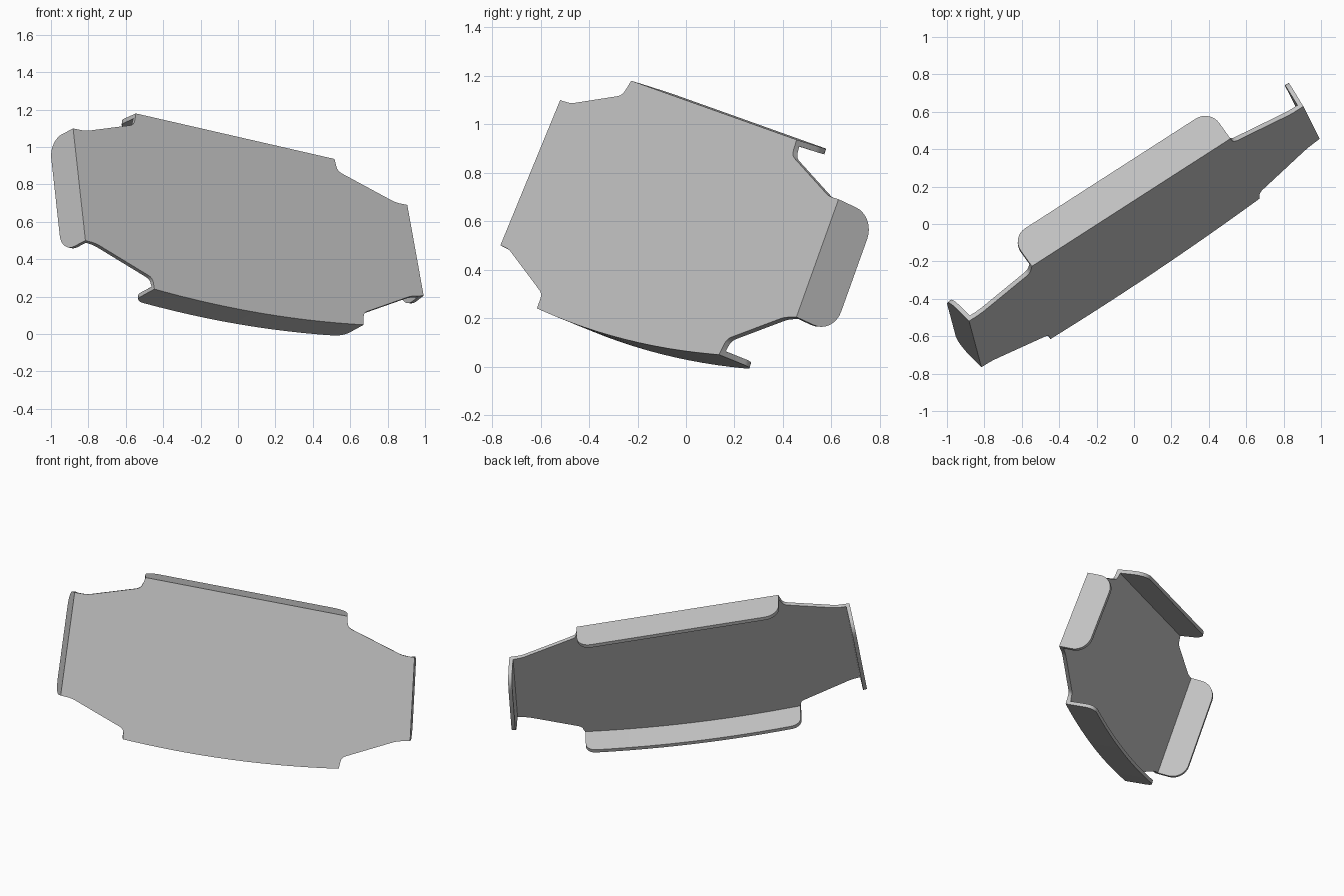
import bpy, bmesh, math
from mathutils import Vector, Matrix

old = bpy.data.objects.get("Cube")
if old:
    bpy.data.objects.remove(old)

THICK = 0.024

# Plane of the tilted plate: normal, long axis, short axis
normal = Vector((0.561, -0.742, 0.367)).normalized()
along = Vector((0.824, 0.533, -0.1905))
along = (along - normal * along.dot(normal)).normalized()
across = normal.cross(along)
frame = Matrix((along, across, normal)).transposed().to_4x4()
frame.translation = normal * 0.294

# Corners where flanges begin and end, and the relief corners between them
left = [(-1.212, 0.836), (-1.175, 0.186)]
bottom = [(-0.741, -0.009), (0.618, 0.064)]
right = [(1.023, 0.319), (0.951, 0.837)]
top = [(0.491, 1.011), (-0.794, 1.011)]
reliefs = [
    [(-1.107, 0.183), (-0.749, 0.055)],
    [(0.622, 0.136), (0.94, 0.30)],
    [(0.876, 0.835), (0.506, 0.943)],
    [(-0.81, 0.941), (-1.13, 0.838)],
]
# edge, flange depth, corner radius, outward lean, edge bow
flanges = [
    (left, 0.19, 0.10, 0.025, 0.0),
    (bottom, 0.195, 0.06, -0.012, 0.035),
    (right, 0.19, 0.10, 0.018, 0.0),
    (top, 0.195, 0.09, 0.025, 0.0),
]


def rounded_depth(s, length, depth, r):
    """Depth of a flange with two rounded corners at distance s along it."""
    d = min(s, length - s)
    if d >= r:
        return depth
    return depth - r + math.sqrt(max(0.0, r * r - (r - d) ** 2))


def fillet(before, corner, after, size=0.028, steps=4):
    """Small rounded corner as a list of points."""
    a, c, b = Vector(before), Vector(corner), Vector(after)
    p = c + (a - c).normalized() * size
    q = c + (b - c).normalized() * size
    ts = [i / steps for i in range(steps + 1)]
    return [p * (1 - t) ** 2 + c * 2 * t * (1 - t) + q * t * t for t in ts]


bm = bmesh.new()
outline = []

for i, (edge, depth, r, lean, bow) in enumerate(flanges):
    p, q = Vector(edge[0]), Vector(edge[1])
    length = (q - p).length
    step = (q - p) / length
    out = Vector((step.y, -step.x))
    # Columns are dense at the rounded corners
    arc = [r * (1 - math.cos(k * math.pi / 16)) for k in range(9)]
    middle = [r + (length - 2 * r) * k / 12 for k in range(1, 12)] if bow else []
    stations = arc + middle + [length - s for s in reversed(arc)]
    roots, tips = [], []
    for s in stations:
        t = s / length
        base = p + step * s + out * (4 * bow * t * (1 - t))
        d = rounded_depth(s, length, depth, r)
        tip = base + out * (lean * d / depth)
        roots.append(bm.verts.new((base.x, base.y, 0)))
        tips.append(bm.verts.new((tip.x, tip.y, -d)))
    for k in range(len(roots) - 1):
        bm.faces.new((roots[k + 1], roots[k], tips[k], tips[k + 1]))
    outline += roots

    # Relief cut leading to the next flange
    first, second = reliefs[i]
    following = flanges[(i + 1) % 4][0][0]
    for pt in fillet(edge[1], first, second) + fillet(first, second, following):
        outline.append(bm.verts.new((pt.x, pt.y, 0)))

bm.faces.new(outline)
bm.transform(frame)
mesh = bpy.data.meshes.new("folded_plate")
bm.to_mesh(mesh)
bm.free()

plate = bpy.data.objects.new("folded_plate", mesh)
bpy.context.collection.objects.link(plate)

# Sheet thickness grows toward the inside of the tray
solid = plate.modifiers.new("sheet_thickness", 'SOLIDIFY')
solid.thickness = THICK
solid.offset = -1
solid.use_even_offset = True

grey = bpy.data.materials.new("plain_grey")
grey.use_nodes = True
colour = (0.55, 0.55, 0.55, 1)
grey.diffuse_color = colour
grey.node_tree.nodes["Principled BSDF"].inputs["Base Color"].default_value = colour
mesh.materials.append(grey)

bpy.context.view_layer.objects.active = plate
plate.select_set(True)
bpy.ops.object.modifier_apply(modifier=solid.name)
bpy.ops.object.shade_smooth_by_angle(angle=math.radians(30))
